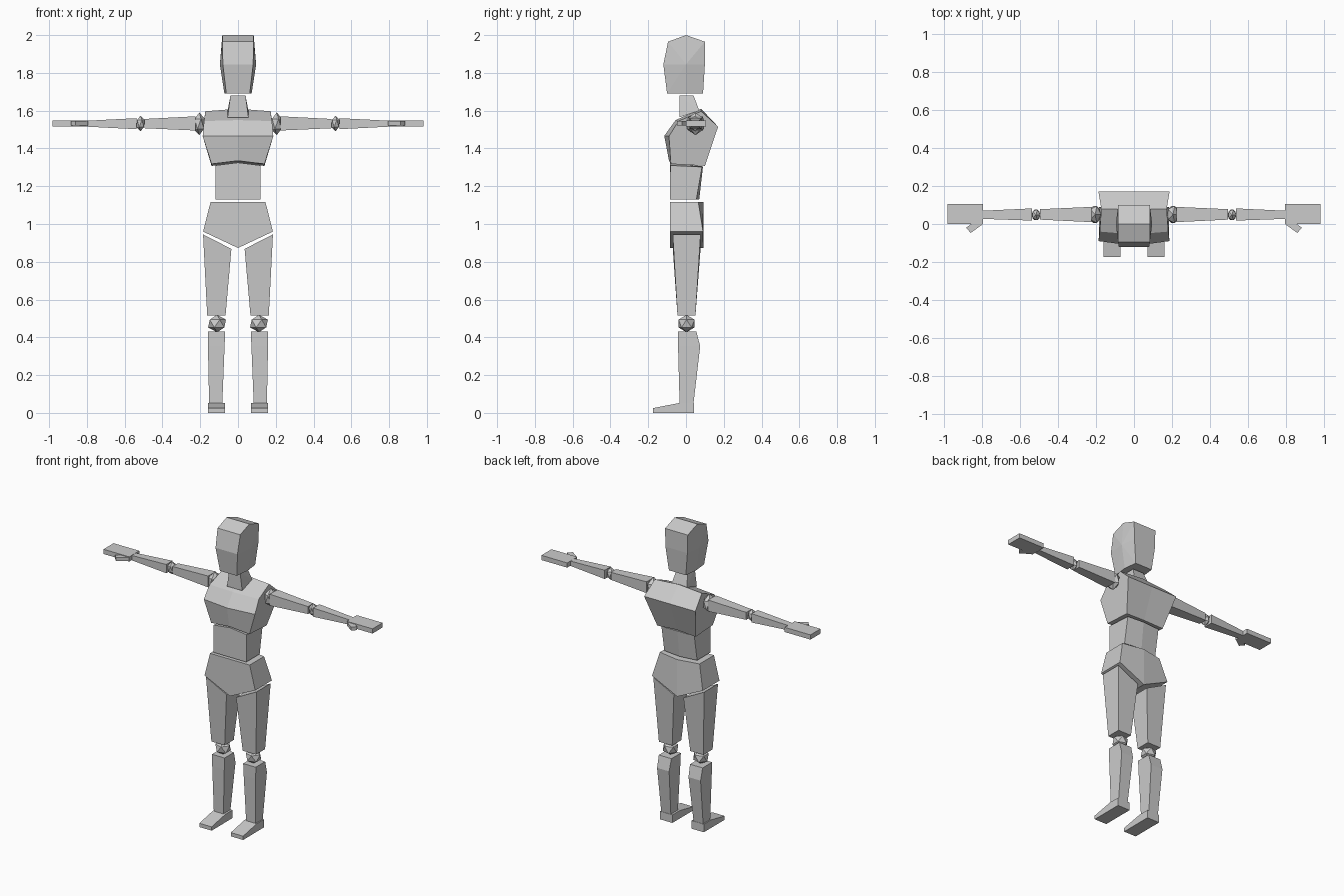
import bpy, bmesh
from mathutils import Matrix, Vector

if "Cube" in bpy.data.objects:
    bpy.data.objects.remove(bpy.data.objects["Cube"])


def finish(bm, name):
    bmesh.ops.recalc_face_normals(bm, faces=bm.faces[:])
    mesh = bpy.data.meshes.new(name)
    bm.to_mesh(mesh)
    bm.free()
    obj = bpy.data.objects.new(name, mesh)
    bpy.context.collection.objects.link(obj)
    return obj


def loft(name, sections, s=1):
    """Skin equal-length point loops, capped at both ends; s=-1 mirrors in x."""
    bm = bmesh.new()
    rings = [[bm.verts.new((s * x, y, z)) for x, y, z in sec] for sec in sections]
    n = len(rings[0])
    for a, b in zip(rings, rings[1:]):
        for i in range(n):
            j = (i + 1) % n
            bm.faces.new((a[i], a[j], b[j], b[i]))
    bm.faces.new(rings[0])
    bm.faces.new(rings[-1])
    return finish(bm, name)


def trunk(name, centre, side):
    """Centre profile of (y, z) and side profile of (x, y, z), mirrored."""
    loft(name, [[(-x, y, z) for x, y, z in side],
                [(0, y, z) for y, z in centre], side])


def hull(name, points):
    bm = bmesh.new()
    for p in points:
        bm.verts.new(p)
    bmesh.ops.convex_hull(bm, input=bm.verts[:])
    bmesh.ops.dissolve_limit(bm, angle_limit=0.02, verts=bm.verts[:], edges=bm.edges[:])
    return finish(bm, name)


def joint(name, centre, size, s):
    bm = bmesh.new()
    m = Matrix.Translation((s * centre[0], centre[1], centre[2])) @ Matrix.Diagonal((*size, 1))
    bmesh.ops.create_icosphere(bm, subdivisions=1, radius=1, matrix=m)
    finish(bm, name)


def rect_x(x, y0, y1, z0, z1):
    return [(x, y0, z0), (x, y1, z0), (x, y1, z1), (x, y0, z1)]


def rect_z(x0, z0, x1, z1, y0, y1):
    return [(x0, y0, z0), (x0, y1, z0), (x1, y1, z1), (x1, y0, z1)]


# Head: three levels, widest along the middle, ridge on top
head = []
for z, zm, yf, yb, w, wm in ((1.69, 1.69, -0.10, 0.09, 0.062, 0.072),
                             (1.845, 1.845, -0.12, 0.10, 0.08, 0.096),
                             (1.965, 2.0, -0.095, 0.10, 0.083, 0.083)):
    for s in (-1, 1):
        head += [(s * w, yf, z), (s * wm, 0, zm), (s * w, yb, z)]
hull("head", head)

# Neck with a slanted base
hull("neck", [(s * x, y, z) for s in (-1, 1) for x, y, z in
              ((0.04, -0.035, 1.68), (0.04, 0.04, 1.68),
               (0.055, -0.035, 1.565), (0.055, 0.07, 1.60))])

# Chest, waist and hips
trunk("chest",
      [(-0.09, 1.335), (-0.115, 1.467), (-0.055, 1.55), (0.08, 1.61), (0.17, 1.515), (0.095, 1.315)],
      [(0.14, -0.08, 1.318), (0.187, -0.09, 1.465), (0.18, -0.04, 1.545),
       (0.172, 0.08, 1.597), (0.187, 0.17, 1.515), (0.14, 0.10, 1.308)])
trunk("waist",
      [(-0.085, 1.13), (-0.085, 1.325), (0.09, 1.305), (0.07, 1.13)],
      [(0.12, -0.085, 1.13), (0.12, -0.083, 1.31), (0.12, 0.085, 1.302), (0.12, 0.055, 1.13)])
trunk("hips",
      [(-0.085, 0.873), (-0.085, 1.117), (0.092, 1.117), (0.092, 0.873)],
      [(0.185, -0.085, 0.96), (0.145, -0.085, 1.117), (0.145, 0.065, 1.117), (0.185, 0.09, 0.96)])

for s, side in ((-1, "right"), (1, "left")):
    # Leg
    loft(side + "_thigh", [rect_z(0.185, 0.945, 0.035, 0.868, -0.07, 0.077),
                           rect_z(0.163, 0.515, 0.066, 0.515, -0.045, 0.05)], s)
    joint(side + "_knee", (0.111, 0.003, 0.473), (0.053, 0.05, 0.046), s)
    loft(side + "_shin", [rect_z(0.16, 0.43, 0.068, 0.43, -0.043, 0.055),
                          rect_z(0.159, 0.353, 0.071, 0.353, -0.042, 0.075),
                          rect_z(0.153, 0.053, 0.083, 0.053, -0.034, 0.04)], s)
    foot = [(-0.175, 0), (0.042, 0), (0.042, 0.053), (-0.033, 0.053), (-0.175, 0.025)]
    loft(side + "_foot", [[(x, y, z) for y, z in foot] for x in (0.07, 0.16)], s)

    # Arm
    joint(side + "_shoulder", (0.205, 0.05, 1.53), (0.034, 0.053, 0.06), s)
    loft(side + "_upper_arm", [rect_x(0.225, 0.01, 0.09, 1.495, 1.57),
                               rect_x(0.495, 0.023, 0.078, 1.507, 1.556)], s)
    joint(side + "_elbow", (0.516, 0.048, 1.532), (0.025, 0.033, 0.042), s)
    loft(side + "_forearm", [rect_x(0.537, 0.018, 0.082, 1.502, 1.56),
                             rect_x(0.795, 0.027, 0.07, 1.515, 1.547)], s)
    loft(side + "_hand", [rect_x(0.795, 0, 0.105, 1.517, 1.548),
                          rect_x(0.983, 0, 0.105, 1.517, 1.548)], s)
    thumb = [(0.795, 0.0), (0.86, -0.047), (0.884, -0.02), (0.855, 0.002)]
    loft(side + "_thumb", [[(x, y, z) for x, y in thumb] for z in (1.521, 1.544)], s)
